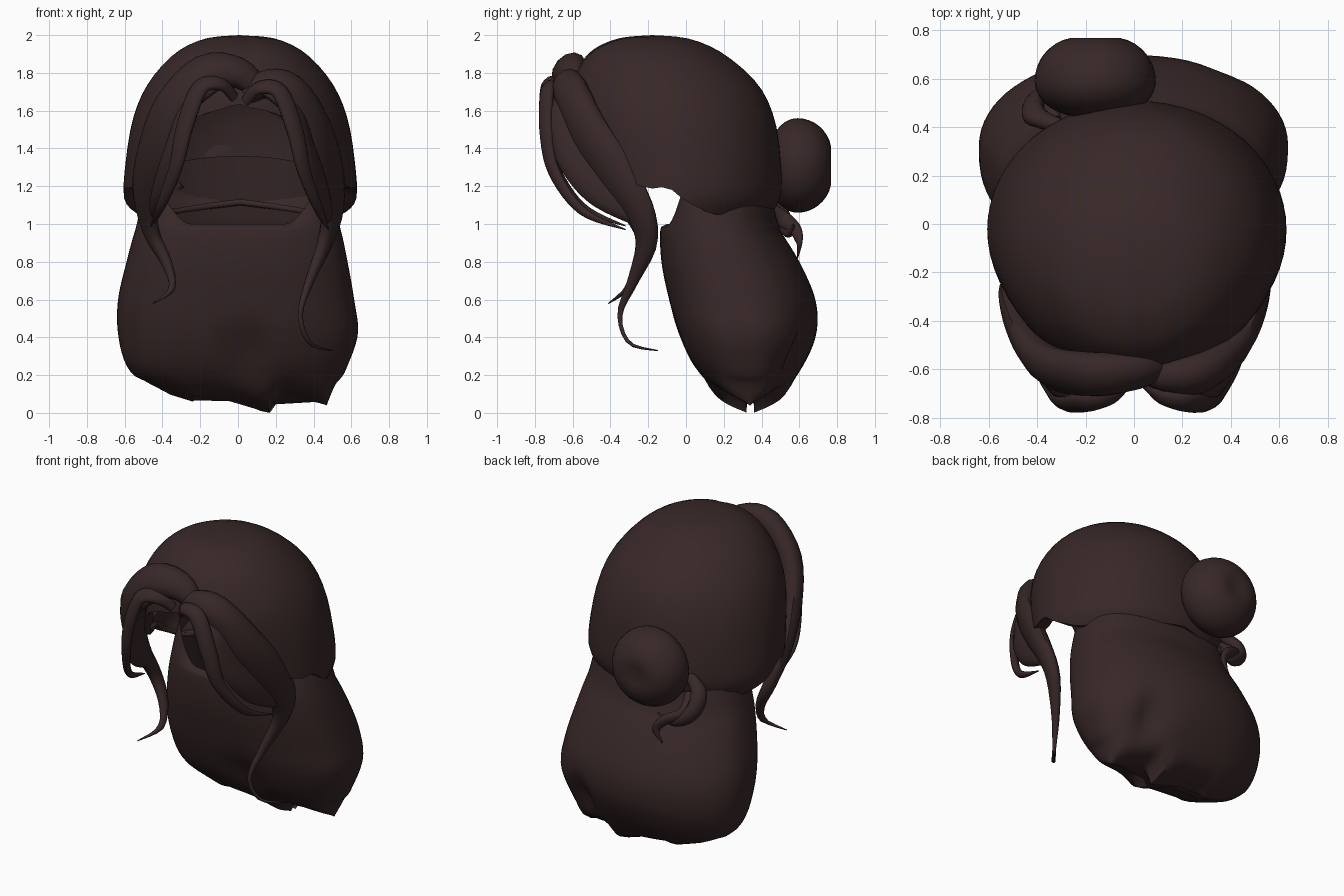
import bpy, bmesh, math
from mathutils import Vector

cube = bpy.data.objects.get("Cube")
if cube:
    bpy.data.objects.remove(cube)

COLOR = (0.04, 0.021, 0.021, 1)
hair = bpy.data.materials.new("dark_brown_hair")
hair.use_nodes = True
hair.diffuse_color = COLOR
bsdf = next(n for n in hair.node_tree.nodes if n.type == "BSDF_PRINCIPLED")
bsdf.inputs["Base Color"].default_value = COLOR
bsdf.inputs["Roughness"].default_value = 0.8


def spline(points, u):
    """Smooth interpolation through points, u from 0 to 1."""
    pts = [Vector(p) for p in points]
    last = len(pts) - 1
    f = min(max(u, 0), 1) * last
    i = min(int(f), last - 1)
    t = f - i
    a, b, c, d = (pts[min(max(j, 0), last)] for j in range(i - 1, i + 3))
    m, n = (c - a) / 2, (d - b) / 2
    return b + m * t + (3 * (c - b) - 2 * m - n) * t**2 + (2 * (b - c) + m + n) * t**3


def lerp_table(table, x):
    for (x0, y0), (x1, y1) in zip(table, table[1:]):
        if x <= x1:
            return y0 + (y1 - y0) * max(0, x - x0) / (x1 - x0)
    return table[-1][1]


def bump(x, centre, width):
    return math.exp(-((x - centre) / width) ** 2)


def skin(name, rings, cap_start=True, cap_end=True):
    """Join rings of points into one smooth object."""
    bm = bmesh.new()
    vr = [[bm.verts.new(p) for p in ring] for ring in rings]
    n = len(vr[0])
    for a, b in zip(vr, vr[1:]):
        for j in range(n):
            k = (j + 1) % n
            bm.faces.new((a[j], a[k], b[k], b[j]))
    if cap_start:
        bm.faces.new(vr[0])
    if cap_end:
        bm.faces.new(vr[-1])
    bmesh.ops.recalc_face_normals(bm, faces=bm.faces)
    return finish(name, bm)


def finish(name, bm):
    mesh = bpy.data.meshes.new(name)
    bm.to_mesh(mesh)
    bm.free()
    mesh.materials.append(hair)
    ob = bpy.data.objects.new(name, mesh)
    bpy.context.collection.objects.link(ob)
    bpy.ops.object.select_all(action="DESELECT")
    ob.select_set(True)
    bpy.context.view_layer.objects.active = ob
    bpy.ops.object.shade_smooth_by_angle(angle=math.radians(50))
    return ob


def lock(name, points, centre=(0, 0, 1.3), steps=36, sides=12):
    """Tapering lock; each point is x, y, z, half width, half thickness."""
    rings = []
    for s in range(steps + 1):
        u = s / steps
        p = spline(points, u)
        pos = Vector(p[:3])
        ahead, behind = spline(points, u + 0.02), spline(points, u - 0.02)
        tangent = (Vector(ahead[:3]) - Vector(behind[:3])).normalized()
        side = tangent.cross(pos - Vector(centre)).normalized()
        out = side.cross(tangent)
        w, h = max(p[3], 0.003), max(p[4], 0.003)
        angles = [math.tau * j / sides for j in range(sides)]
        rings.append([pos + side * w * math.cos(a) + out * h * math.sin(a) for a in angles])
    return skin(name, rings)


# Crown: dome (z, front y, back y, half width) whose lower edge rises over the face
DOME = [(2.0, -0.19, -0.17, 0.01), (1.98, -0.37, 0.02, 0.19), (1.9, -0.52, 0.2, 0.35),
        (1.74, -0.61, 0.38, 0.49), (1.55, -0.63, 0.47, 0.57), (1.3, -0.58, 0.505, 0.61),
        (1.14, -0.54, 0.5, 0.615), (1.05, -0.5, 0.45, 0.575)]
EDGE = [(0, 1.64), (25, 1.57), (42, 1.4), (60, 1.22), (72, 1.19), (82, 1.2), (92, 1.12), (110, 1.05),
        (140, 1.05), (180, 1.1)]
COLS, ROWS = 64, 20
fine = [i / 300 for i in range(301)]
columns = []
for j in range(COLS):
    ang = math.tau * j / COLS
    front = math.degrees(min(ang, math.tau - ang))
    edge = lerp_table(EDGE, front)
    u_end = next((u for u in fine if spline(DOME, u)[0] <= edge), 1)
    col = []
    for i in range(ROWS + 1):
        z, yf, yb, xh = spline(DOME, u_end * i / ROWS)
        x = xh * math.sin(ang) + 0.012
        y = (yf + yb) / 2 - (yb - yf) / 2 * math.cos(ang)
        # parting groove
        if y < -0.1:
            z -= 0.02 * bump(x, 0.05, 0.04) * min(1, -y - 0.1)
        col.append(Vector((x, y, z)))
    # tucked-under rim
    tip = col[-1]
    col.append(Vector((tip.x * 0.88, tip.y * 0.88, tip.z + 0.005)))
    columns.append(col)
crown = skin("crown_hair", list(zip(*columns)), cap_end=False)
shell = crown.modifiers.new("thickness", "SOLIDIFY")
shell.thickness = 0.03
shell.offset = -1

# Long back hair: z, front y, back y, left x, right x
BACK = [(1.12, -0.1, 0.41, -0.48, 0.48), (0.98, -0.135, 0.49, -0.54, 0.54),
        (0.8, -0.13, 0.6, -0.59, 0.58), (0.6, -0.09, 0.685, -0.635, 0.615),
        (0.42, -0.04, 0.69, -0.635, 0.635), (0.25, 0.04, 0.62, -0.59, 0.58),
        (0.13, 0.16, 0.52, -0.48, 0.52), (0.08, 0.32, 0.36, -0.36, 0.47)]
# Pointed ends: lowering of the bottom edge along x
HEM = [(-0.5, 0.06), (-0.24, -0.02), (-0.2, 0.0), (0.0, -0.02), (0.12, -0.07), (0.17, -0.08),
       (0.21, 0.02), (0.34, 0.0), (0.47, -0.04), (0.52, 0.05)]
rings = []
for i in range(33):
    z, yf, yb, xl, xr = spline(BACK, i / 32)
    ring = []
    for j in range(72):
        a = math.tau * j / 72
        c, s = math.cos(a), math.sin(a)
        # squarer in front, rounder behind
        power = 0.76 if s < 0 else 0.96
        x = (xl + xr) / 2 + (xr - xl) / 2 * math.copysign(abs(c) ** power, c)
        y = (yf + yb) / 2 + (yb - yf) / 2 * math.copysign(abs(s) ** power, s)
        # grooves between the lower lobes
        fade = 0.06 * bump(z, 0.32, 0.13)
        y += fade * (bump(x, 0.05, 0.08) if s < 0 else -bump(x, 0.35, 0.08))
        # open rim: low in front, high at the sides and back inside the crown
        rim = max(0, (z - 0.98) / 0.14)
        rim_lift = -0.12 + 0.22 * min(1, max(0, s + 0.88) / 0.35) + 0.14 * max(0, s)
        hem = max(0, 1 - (z - 0.08) / 0.12) * lerp_table(HEM, x)
        ring.append((x, y, z + rim * rim_lift + hem))
    rings.append(ring)
skin("long_back_hair", rings, cap_start=False)

# Bun: plump ball with a dimple facing backward
bm = bmesh.new()
bmesh.ops.create_uvsphere(bm, u_segments=32, v_segments=20, radius=1)
for v in bm.verts:
    x, y, z = v.co
    r = math.hypot(x, y)
    plump = r ** -0.2 if r > 0.01 else 1
    depth = z - 0.12 * bump(r, 0, 0.2) if z > 0 else z * 0.8
    v.co = (-0.16 - 0.25 * x * plump, 0.59 + 0.19 * depth, 1.31 + 0.25 * y * plump)
bmesh.ops.recalc_face_normals(bm, faces=bm.faces)
finish("hair_bun", bm)

# Loose curls hanging beside the bun
lock("bun_curl_upper", [(-0.3, 0.4, 1.22, 0.03, 0.03), (-0.41, 0.45, 1.14, 0.05, 0.04), (-0.4, 0.51, 1.03, 0.05, 0.04),
                        (-0.3, 0.55, 0.96, 0.035, 0.025), (-0.19, 0.57, 1.0, 0.003, 0.003)])
lock("bun_curl_lower", [(-0.33, 0.42, 1.1, 0.04, 0.03), (-0.35, 0.52, 1.02, 0.045, 0.03), (-0.25, 0.58, 0.97, 0.035, 0.025),
                        (-0.2, 0.6, 0.9, 0.025, 0.015), (-0.24, 0.59, 0.82, 0.003, 0.003)])

# Wide face-framing locks with curling ends
lock("right_fringe_lock", [(0.1, -0.6, 1.72, 0.06, 0.05), (0.0, -0.61, 1.8, 0.09, 0.07), (-0.17, -0.62, 1.8, 0.11, 0.08),
                           (-0.34, -0.59, 1.62, 0.12, 0.08), (-0.43, -0.48, 1.38, 0.13, 0.07), (-0.49, -0.33, 1.17, 0.1, 0.05),
                           (-0.46, -0.22, 0.96, 0.06, 0.04), (-0.38, -0.24, 0.8, 0.035, 0.03),
                           (-0.35, -0.31, 0.66, 0.02, 0.015), (-0.45, -0.41, 0.58, 0.003, 0.003)])
lock("left_fringe_lock", [(0.05, -0.61, 1.68, 0.05, 0.05), (0.15, -0.63, 1.74, 0.08, 0.07), (0.28, -0.61, 1.7, 0.1, 0.08),
                          (0.4, -0.52, 1.5, 0.12, 0.07), (0.47, -0.38, 1.28, 0.12, 0.06), (0.5, -0.25, 1.08, 0.09, 0.05),
                          (0.46, -0.21, 0.9, 0.06, 0.04), (0.38, -0.28, 0.7, 0.03, 0.025), (0.33, -0.35, 0.52, 0.015, 0.012),
                          (0.38, -0.3, 0.37, 0.012, 0.01), (0.5, -0.15, 0.33, 0.003, 0.003)])

# Under locks filling the sides, and slim strands looping ahead of them
UNDER = [(0.12, -0.66, 1.72, 0.04, 0.03), (0.28, -0.66, 1.6, 0.08, 0.04), (0.36, -0.59, 1.39, 0.11, 0.04),
         (0.42, -0.46, 1.21, 0.11, 0.04), (0.46, -0.31, 1.07, 0.06, 0.03), (0.48, -0.2, 0.98, 0.003, 0.003)]
STRAND = [(0.03, -0.65, 1.65, 0.03, 0.02), (0.1, -0.71, 1.72, 0.04, 0.025), (0.21, -0.735, 1.7, 0.05, 0.03),
          (0.29, -0.74, 1.5, 0.05, 0.03), (0.34, -0.7, 1.28, 0.04, 0.025), (0.42, -0.55, 1.07, 0.025, 0.02),
          (0.47, -0.32, 0.97, 0.003, 0.003)]
for name, side, lift in (("right", -1, 0.02), ("left", 1, 0)):
    for part, path, centre in (("under_lock", UNDER, (0, -0.5, 1.3)), ("strand", STRAND, (0, -0.2, 1.3))):
        lock(f"{name}_{part}", [(side * x + 0.01, y, z + lift, w, h) for x, y, z, w, h in path], centre)
